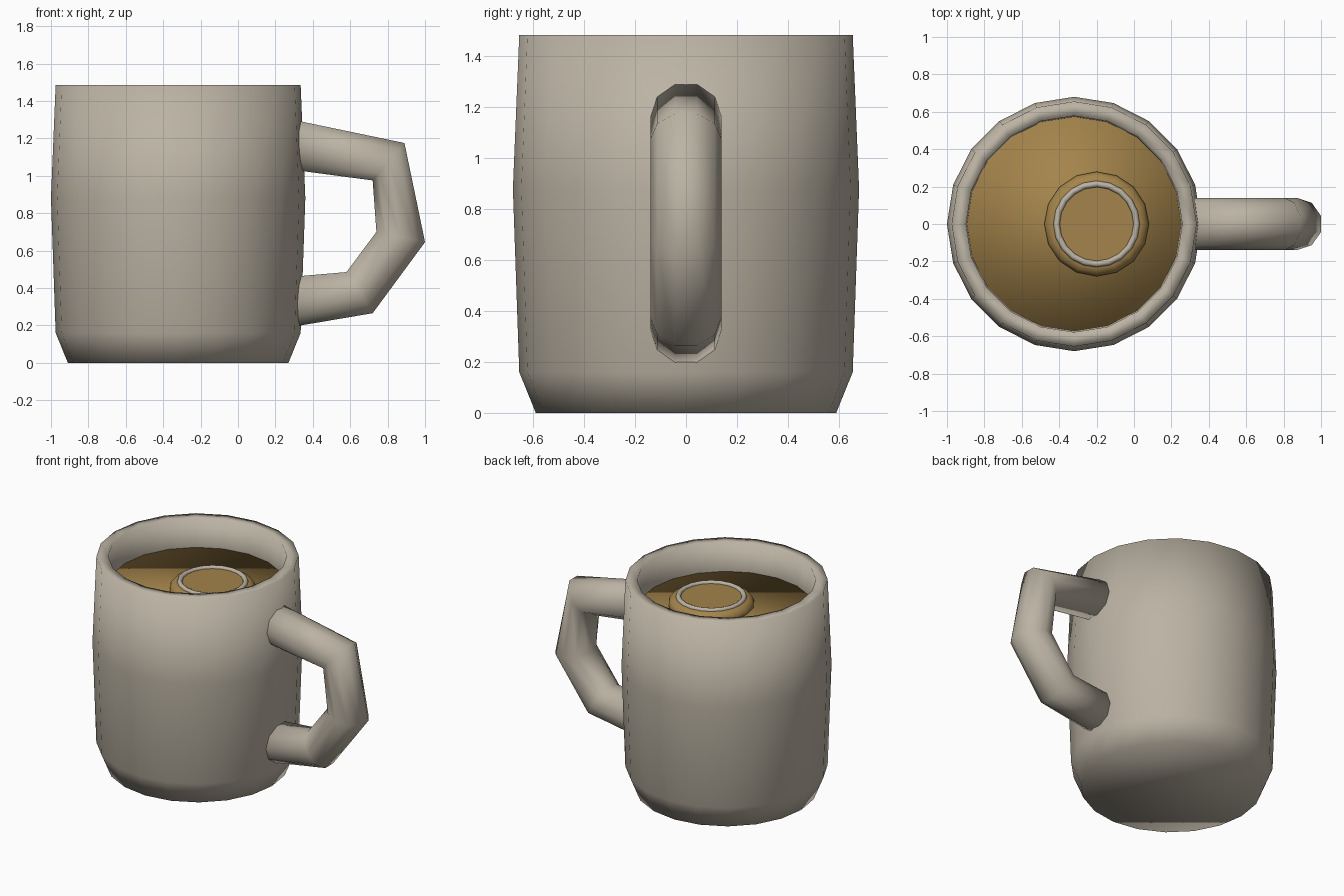
import bpy, bmesh, math
from mathutils import Vector

if "Cube" in bpy.data.objects:
    bpy.data.objects.remove(bpy.data.objects["Cube"])


def material(name, rgb):
    m = bpy.data.materials.new(name)
    m.diffuse_color = (*rgb, 1.0)
    m.use_nodes = True
    m.node_tree.nodes["Principled BSDF"].inputs["Base Color"].default_value = m.diffuse_color
    return m


CLAY = material("warm_grey", (0.50, 0.45, 0.37))
COFFEE = material("coffee_brown", (0.37, 0.23, 0.07))


def skin(name, rings, mat, cap_start=True, cap_end=True, closed=False):
    """Bridge a list of equal vertex rings into one smooth object."""
    bm = bmesh.new()
    vr = [[bm.verts.new(p) for p in ring] for ring in rings]
    n = len(vr[0])
    pairs = list(zip(vr, vr[1:])) + ([(vr[-1], vr[0])] if closed else [])
    for a, b in pairs:
        for i in range(n):
            j = (i + 1) % n
            bm.faces.new((a[i], a[j], b[j], b[i]))
    if cap_start and not closed:
        bm.faces.new(vr[0][::-1])
    if cap_end and not closed:
        bm.faces.new(vr[-1])
    bmesh.ops.recalc_face_normals(bm, faces=bm.faces)
    for f in bm.faces:
        f.smooth = True
    me = bpy.data.meshes.new(name)
    bm.to_mesh(me)
    bm.free()
    me.materials.append(mat)
    ob = bpy.data.objects.new(name, me)
    bpy.context.collection.objects.link(ob)
    return ob


def lathe(name, profile, cx, sides, mat, **kw):
    """Turn (radius, z) points about a vertical axis at x = cx."""
    rings = [[(cx + r * math.cos(2 * math.pi * i / sides),
               r * math.sin(2 * math.pi * i / sides), z)
              for i in range(sides)] for r, z in profile]
    return skin(name, rings, mat, **kw)


MUG_X = -0.32
DROP_X = -0.20

# mug body: outer wall, flat rim, inner wall and floor
lathe("mug_body", [(0.59, 0), (0.655, 0.16), (0.68, 0.88), (0.655, 1.485),
                   (0.578, 1.485), (0.573, 1.28), (0.585, 0.88),
                   (0.56, 0.2), (0.51, 0.1)], MUG_X, 20, CLAY)

# coffee surface, slightly sunk into the wall
lathe("coffee", [(0.575, 1.24), (0.575, 1.28)], MUG_X, 20, COFFEE)

# raised ripple on the coffee, with a pale ring on top
lathe("ripple", [(0.278, 1.27), (0.28, 1.295), (0.265, 1.32), (0.24, 1.335),
                 (0.20, 1.335)], DROP_X, 16, COFFEE)
R, T = 0.214, 0.017
lathe("pale_ring", [(R + T * math.cos(k * math.pi / 4),
                     1.335 + T * math.sin(k * math.pi / 4)) for k in range(8)],
      DROP_X, 20, CLAY, closed=True)

# handle: ten-sided tube through mitred (outer, inner) corner pairs
stations = [((0.29, 1.30), (0.29, 1.032)),
            ((0.89, 1.175), (0.72, 0.975)),
            ((1.00, 0.645), (0.74, 0.70)),
            ((0.72, 0.265), (0.58, 0.485)),
            ((0.29, 0.192), (0.29, 0.46))]
rings = []
for (ox, oz), (ix, iz) in stations:
    mid = Vector(((ox + ix) / 2, 0, (oz + iz) / 2))
    half = Vector(((ox - ix) / 2, 0, (oz - iz) / 2)) / math.cos(math.radians(18))
    rings.append([mid + half * math.cos(a) + Vector((0, 0.14 * math.sin(a), 0))
                  for a in (math.radians(18 + 36 * k) for k in range(10))])
skin("handle", rings, CLAY)
